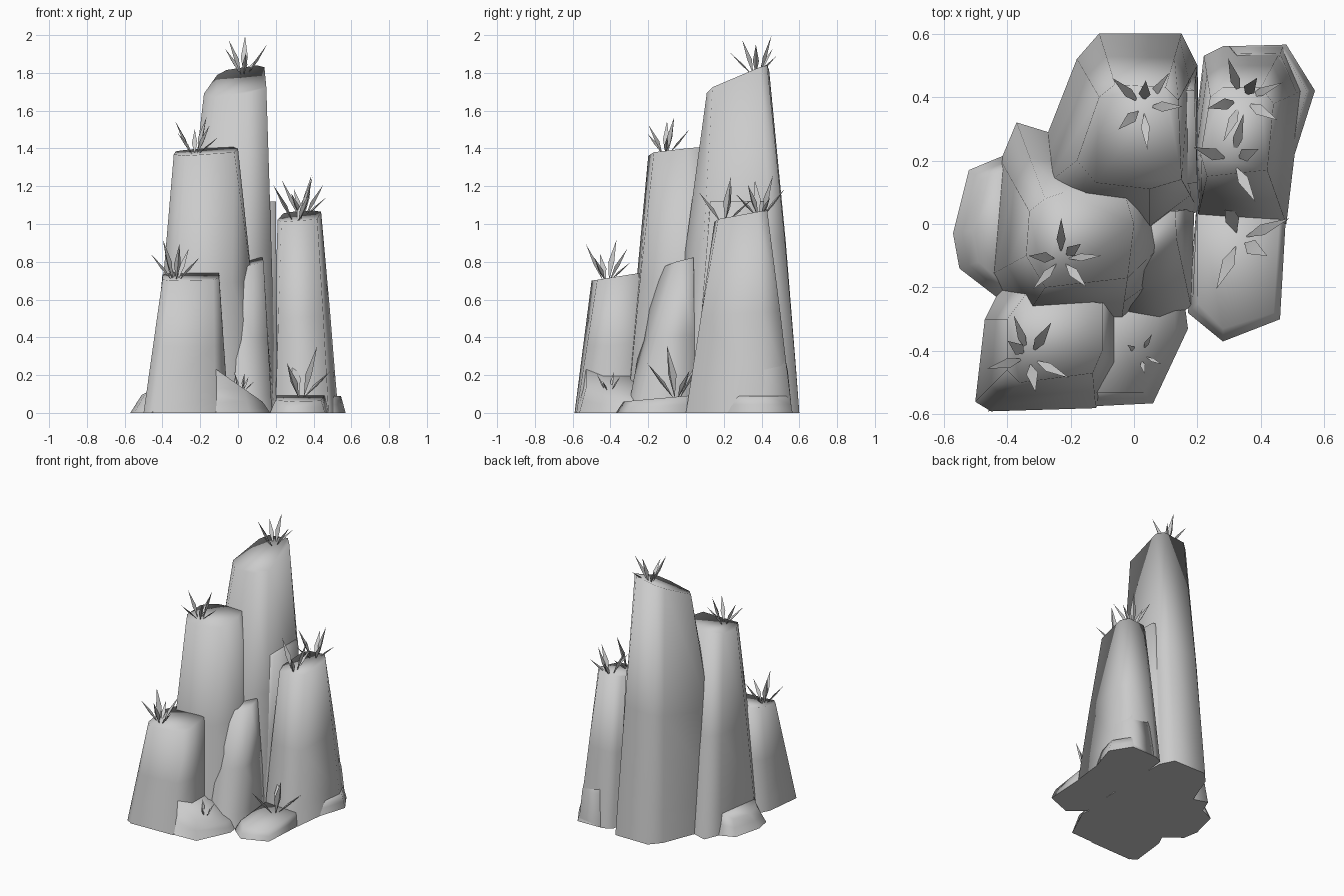
import bpy
import bmesh
import math
import random
from mathutils import Vector

if "Cube" in bpy.data.objects:
    bpy.data.objects.remove(bpy.data.objects["Cube"], do_unlink=True)

random.seed(4)


def make_material(name, level):
    mat = bpy.data.materials.new(name)
    mat.use_nodes = True
    colour = (level, level, level, 1)
    mat.diffuse_color = colour
    mat.node_tree.nodes["Principled BSDF"].inputs["Base Color"].default_value = colour
    return mat


grey = make_material("stone grey", 0.6)


def finish(name, bm, angle):
    bmesh.ops.recalc_face_normals(bm, faces=bm.faces)
    mesh = bpy.data.meshes.new(name)
    bm.to_mesh(mesh)
    bm.free()
    mesh.materials.append(grey)
    obj = bpy.data.objects.new(name, mesh)
    bpy.context.collection.objects.link(obj)
    bpy.ops.object.select_all(action='DESELECT')
    obj.select_set(True)
    bpy.context.view_layer.objects.active = obj
    bpy.ops.object.shade_smooth_by_angle(angle=math.radians(angle))
    # Undersides stay flat
    for face in mesh.polygons:
        if face.normal.z < -.99:
            face.use_smooth = False


def rock(name, base, top, height, tilt_x=0, tilt_y=0, bulge=0.0):
    """Loft a base outline to a tilted top outline, swelling in the middle."""
    bm = bmesh.new()
    rings = []
    for t in (0, 0.12, 0.5, 1):
        blend = t - bulge * math.sin(math.pi * t)
        ring = []
        for low, high in zip(base, top):
            p = Vector(low).lerp(Vector(high), blend)
            z = t * (height + tilt_x * high[0] + tilt_y * high[1])
            ring.append(bm.verts.new((p.x, p.y, z)))
        rings.append(ring)
    n = len(base)
    for low, high in zip(rings, rings[1:]):
        for i in range(n):
            j = (i + 1) % n
            bm.faces.new((low[i], low[j], high[j], high[i]))
    bm.faces.new(rings[0])
    bm.faces.new(rings[-1])
    finish(name, bm, 120)


# Four tall pillars
rock("tall_back_pillar",
     [(-.11, .6), (.15, .6), (.2, .5), (.2, .05), (.05, -.1), (-.3, -.05), (-.36, .06), (-.18, .52)],
     [(-.06, .44), (.1, .43), (.14, .39), (.15, .14), (.05, .11), (-.12, .13), (-.18, .2), (-.11, .4)],
     1.637, .18, .43, .05)
rock("middle_pillar",
     [(-.37, .32), (-.24, .28), (.1, .2), (.14, -.15), (-.04, -.31), (-.36, -.32), (-.45, -.16), (-.42, .2)],
     [(-.28, .08), (-.22, .1), (-.03, .1), (0, 0), (-.02, -.17), (-.28, -.2), (-.34, -.1), (-.33, .04)],
     1.4, .06, .11, .03)
rock("front_pillar",
     [(-.5, -.56), (-.45, -.59), (-.12, -.58), (-.05, -.45), (-.05, -.2), (-.42, -.2), (-.47, -.3)],
     [(-.4, -.46), (-.36, -.5), (-.13, -.47), (-.1, -.4), (-.1, -.25), (-.34, -.22), (-.4, -.3)],
     .78, 0, .16)
rock("side_pillar",
     [(.22, .53), (.28, .56), (.47, .56), (.53, .42), (.48, 0), (.2, .02), (.18, .2)],
     [(.24, .4), (.28, .43), (.4, .43), (.44, .38), (.42, .17), (.23, .15), (.21, .22)],
     .97, .06, .18, .03)

# Lower shoulders and ledges that join the pillars
rock("back_shoulder",
     [(.05, .55), (.2, .5), (.21, .04), (.05, 0)],
     [(.08, .42), (.19, .42), (.2, .13), (.08, .12)],
     1.12)
rock("centre_shoulder",
     [(-.1, .05), (.19, .05), (.18, -.26), (.08, -.32), (-.05, -.3)],
     [(-.05, .05), (.13, .04), (.135, -.05), (.08, -.09), (-.05, -.18)],
     .8, .1, .25)
rock("left_shoulder",
     [(-.52, .17), (-.4, .22), (-.35, 0), (-.42, -.24), (-.55, -.14), (-.57, -.03)],
     [(-.48, .14), (-.39, .18), (-.35, 0), (-.41, -.19), (-.49, -.12), (-.51, -.02)],
     .35, .5)
rock("right_shoulder",
     [(.3, .56), (.47, .56), (.53, .42), (.49, .18), (.4, .2)],
     [(.36, .49), (.44, .48), (.47, .4), (.45, .28), (.4, .3)],
     .45, 0, 0, .2)
rock("right_foot",
     [(.3, .56), (.48, .565), (.57, .42), (.5, .2), (.4, .2)],
     [(.3, .54), (.47, .54), (.545, .42), (.49, .22), (.4, .2)],
     .09)
rock("front_ledge",
     [(-.46, -.59), (.06, -.565), (.17, -.33), (.14, -.1), (-.2, -.2)],
     [(-.15, -.53), (.03, -.53), (.13, -.33), (.12, -.1), (-.12, -.2)],
     .15, -.7)
rock("front_right_slab",
     [(.17, -.28), (.28, -.37), (.46, -.3), (.48, .05), (.2, .1)],
     [(.2, -.25), (.28, -.33), (.44, -.28), (.46, .05), (.2, .1)],
     .09, 0, .09, .06)


def tuft(name, spot, length, count):
    """A fan of pointed three-sided blades, the first tall, the rest leaning."""
    bm = bmesh.new()
    start = random.uniform(0, math.tau)
    for k in range(count):
        share = k / count
        angle = start + k * 2.4
        out = Vector((math.cos(angle), math.sin(angle), 0))
        side = Vector((-out.y, out.x, 0))
        size = length * (1 - .4 * share)
        axis = (out * (.2 + share) + Vector((0, 0, 1))).normalized()
        root = Vector(spot) + out * .02
        middle = root + axis * size * .45
        wide = size * .09
        foot = bm.verts.new(root)
        tip = bm.verts.new(root + axis * size + out * size * .1)
        ring = [bm.verts.new(middle + offset) for offset in
                (side * wide, -side * wide, out * wide)]
        for i in range(3):
            a, b = ring[i], ring[(i + 1) % 3]
            bm.faces.new((foot, a, b))
            bm.faces.new((tip, b, a))
    finish(name, bm, 20)


# Grass tufts on every summit and ledge
for name, spot, length, count in (
        ("summit_grass", (.03, .37, 1.79), .21, 6),
        ("middle_grass", (-.23, -.11, 1.37), .2, 6),
        ("front_grass", (-.33, -.42, .7), .22, 6),
        ("side_grass_back", (.34, .39, 1.04), .22, 6),
        ("side_grass_front", (.31, .2, 1.01), .24, 4),
        ("ledge_grass", (.02, -.41, .12), .1, 5),
        ("slab_grass", (.33, -.05, .08), .28, 4)):
    tuft(name, spot, length, count)
